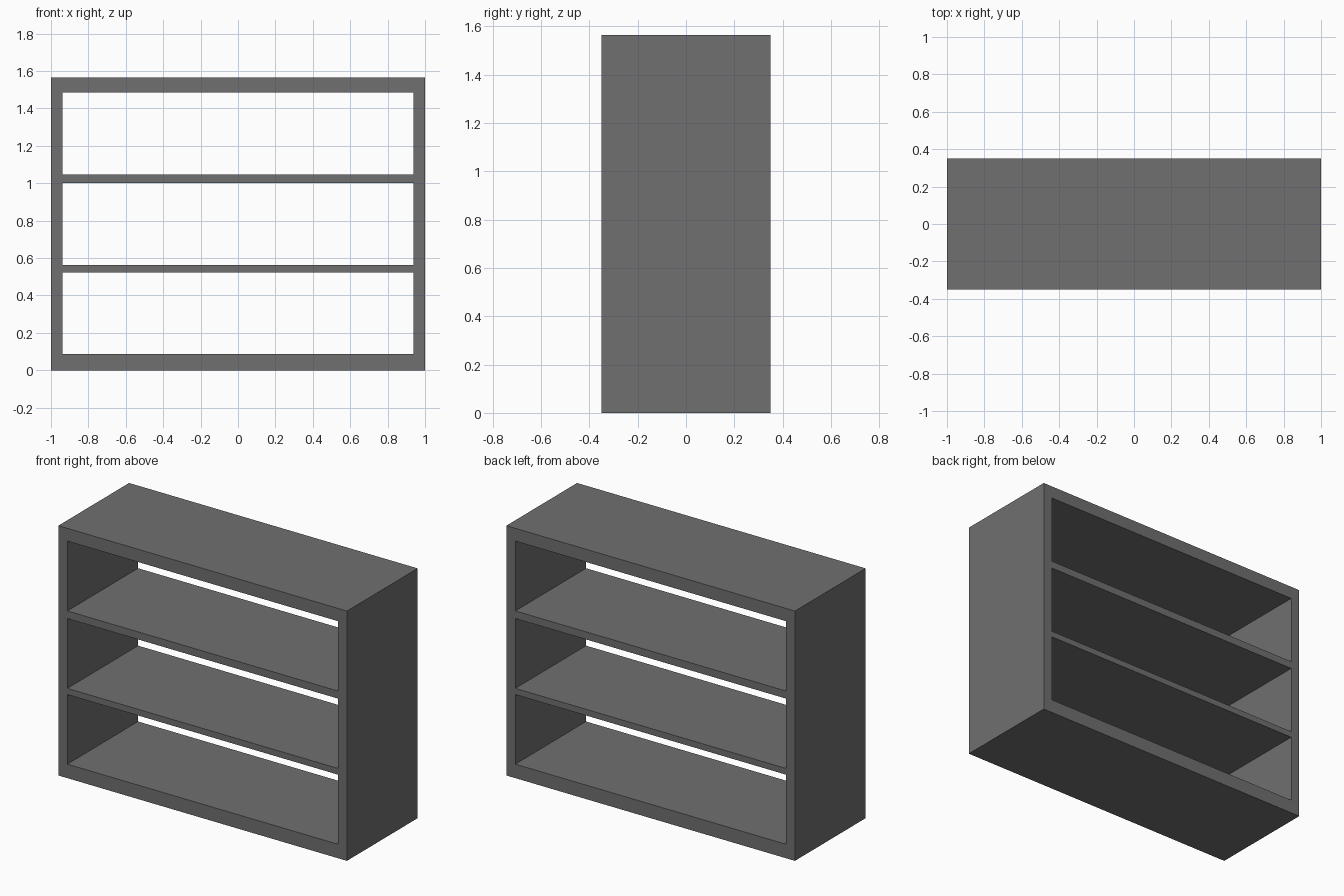
import bpy, bmesh

if "Cube" in bpy.data.objects:
    bpy.data.objects.remove(bpy.data.objects["Cube"])

DEPTH = 0.70
XS = [-1.0, -0.9375, 0.9375, 1.0]                                # side panel edges
ZS = [0.0, 0.0875, 0.5235, 0.5625, 1.0, 1.0475, 1.485, 1.565]    # board edges

bm = bmesh.new()

# Front outline: a grid of cells, leaving the three shelf openings empty
grid = [[bm.verts.new((x, -DEPTH / 2, z)) for x in XS] for z in ZS]
for j in range(len(ZS) - 1):
    for i in range(len(XS) - 1):
        if i == 1 and j % 2 == 1:
            continue
        bm.faces.new((grid[j][i], grid[j][i + 1], grid[j + 1][i + 1], grid[j + 1][i]))

# Push the outline back to full depth, keeping the front faces
front = bm.faces[:]
ret = bmesh.ops.extrude_face_region(bm, geom=front, use_keep_orig=True)
moved = [g for g in ret["geom"] if isinstance(g, bmesh.types.BMVert)]
bmesh.ops.translate(bm, verts=moved, vec=(0, DEPTH, 0))
bmesh.ops.recalc_face_normals(bm, faces=bm.faces[:])

# Open-backed shelf unit as one solid body
mesh = bpy.data.meshes.new("shelf_unit")
bm.to_mesh(mesh)
bm.free()
bpy.context.collection.objects.link(bpy.data.objects.new("shelf_unit", mesh))

# Dark grey finish
finish = bpy.data.materials.new("dark_grey")
finish.diffuse_color = (0.16, 0.16, 0.16, 1)
finish.use_nodes = True
finish.node_tree.nodes["Principled BSDF"].inputs["Base Color"].default_value = finish.diffuse_color
mesh.materials.append(finish)
